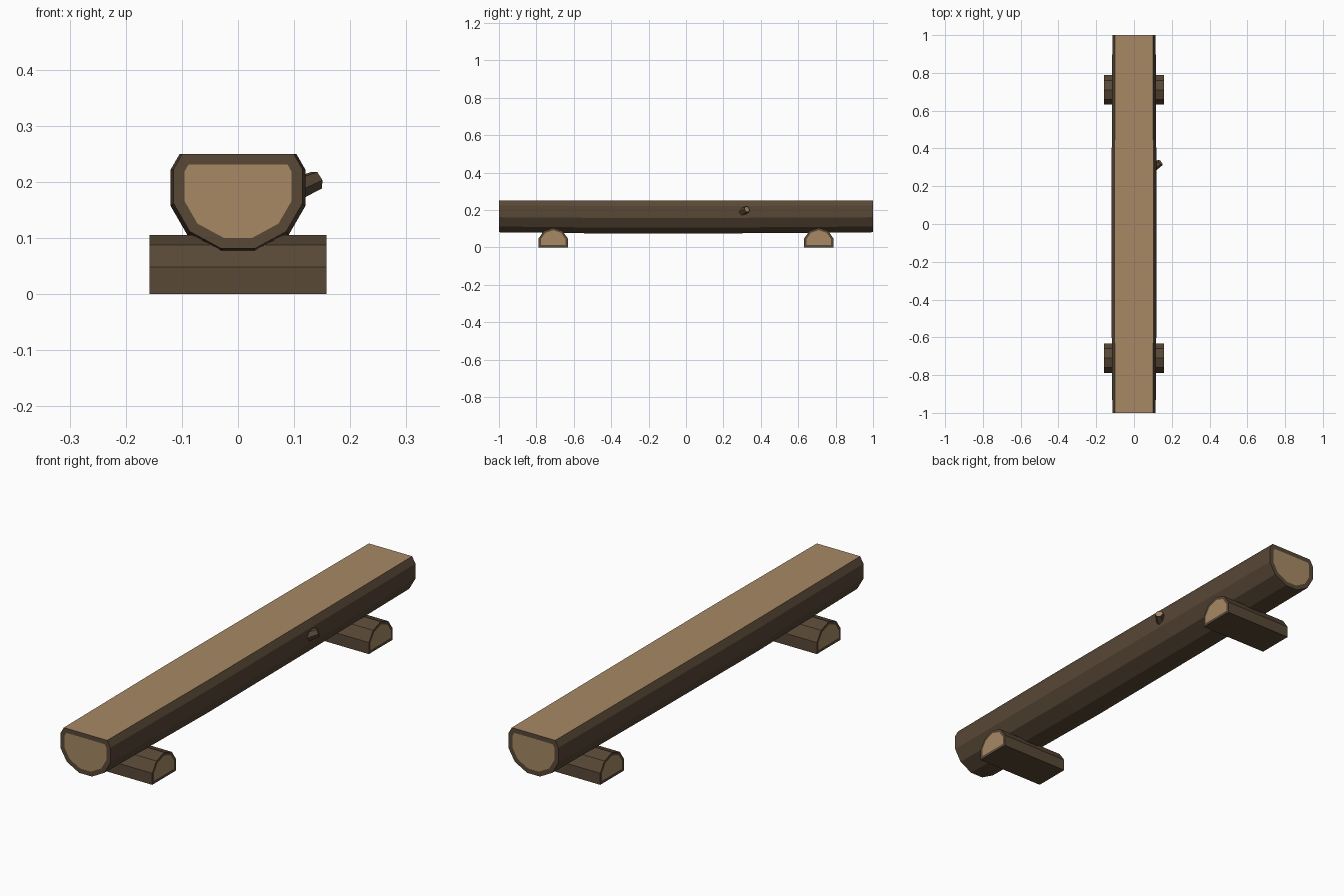
import bpy, bmesh
from mathutils import Vector, Matrix

if "Cube" in bpy.data.objects:
    bpy.data.objects.remove(bpy.data.objects["Cube"])


def material(name, rgb):
    m = bpy.data.materials.new(name)
    m.diffuse_color = (*rgb, 1)
    m.use_nodes = True
    m.node_tree.nodes["Principled BSDF"].inputs["Base Color"].default_value = m.diffuse_color
    return m


bark = material("dark bark", (0.098, 0.065, 0.037))
wood = material("cut wood", (0.39, 0.25, 0.13))


def loft(name, rings, rim, top_cut=False):
    """Skin closed rings; each end gets a bark rim around a cut wood face."""
    bm = bmesh.new()
    loops = [[bm.verts.new(p) for p in ring] for ring in rings]
    n = len(loops[0])
    for a, b in zip(loops, loops[1:]):
        for i in range(n):
            j = (i + 1) % n
            bm.faces.new((a[i], a[j], b[j], b[i]))
    caps = [bm.faces.new(loops[0][::-1]), bm.faces.new(loops[-1])]
    bmesh.ops.recalc_face_normals(bm, faces=bm.faces[:])
    if top_cut:
        for f in bm.faces:
            if f.normal.z > 0.98:
                f.material_index = 1
    if rim:
        bmesh.ops.inset_individual(bm, faces=caps, thickness=rim, use_even_offset=True)
    for f in caps:
        f.material_index = 1
    me = bpy.data.meshes.new(name)
    bm.to_mesh(me)
    bm.free()
    me.materials.append(bark)
    me.materials.append(wood)
    ob = bpy.data.objects.new(name, me)
    bpy.context.collection.objects.link(ob)
    return ob


def mirrored(half):
    return half + [(-u, v) for u, v in reversed(half) if u > 0]


# Split log seat: flat sawn top, slightly fatter towards the middle
TOP = 0.25
log = mirrored([(0.104, 0.25), (0.12, 0.222), (0.12, 0.157), (0.09, 0.105), (0.031, 0.073)])
sections = [(-1, 0.955), (-0.33, 1.0), (0.33, 0.985), (1, 0.955)]
loft("log_seat",
     [[(x * s, y, TOP + (z - TOP) * s) for x, z in log] for y, s in sections],
     0.019, top_cut=True)

# Half-round supports lying across under the seat
half_round = mirrored([(0.078, 0), (0.078, 0.048), (0.05, 0.088), (0, 0.105)])
for label, yc in (("front", -0.71), ("back", 0.71)):
    loft(label + "_support",
         [[(x, yc + u, z) for u, z in half_round] for x in (-0.158, 0.158)],
         0.012)

# Sawn-off branch stub on the right side
tip = Vector((0.14, 0.326, 0.203))
axis = Vector((0.75, 0.55, 0.32)).normalized()
turn = axis.to_track_quat('Z', 'Y').to_matrix()
rings = []
for distance, radius in ((-0.06, 0.022), (0, 0.018)):
    rings.append([tip + axis * distance
                  + turn @ (Matrix.Rotation(i * 6.28319 / 6, 3, 'Z') @ Vector((radius, 0, 0)))
                  for i in range(6)])
loft("branch_stub", rings, 0.003)
